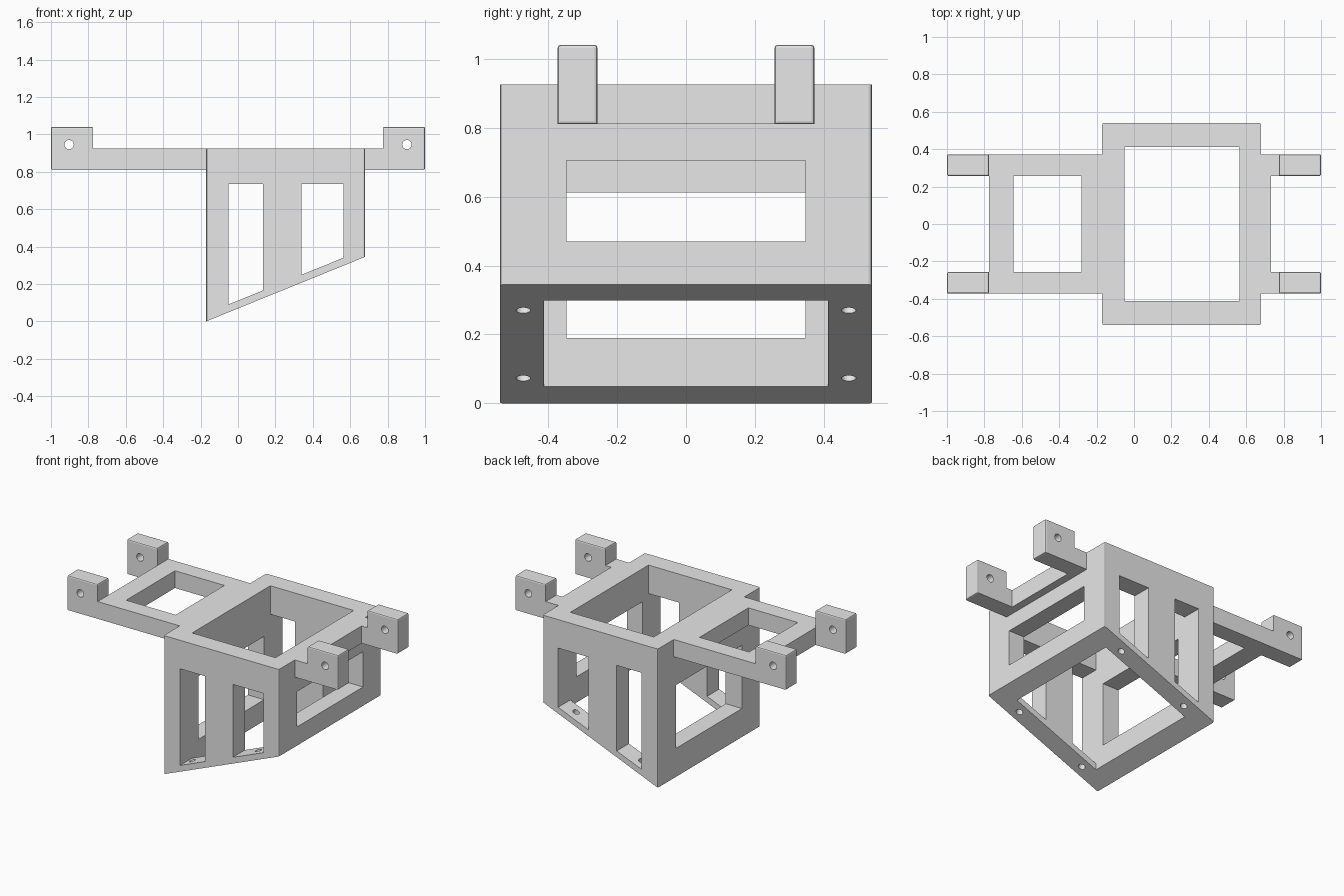
import bpy
import bmesh
import math
from mathutils import Matrix

default = bpy.data.objects.get("Cube")
if default:
    bpy.data.objects.remove(default, do_unlink=True)

GREY = (0.8, 0.8, 0.8, 1.0)
grey = bpy.data.materials.new("plain grey")
grey.use_nodes = True
grey.diffuse_color = GREY
grey.node_tree.nodes["Principled BSDF"].inputs["Base Color"].default_value = GREY


def finish(name, bm):
    bmesh.ops.recalc_face_normals(bm, faces=bm.faces[:])
    mesh = bpy.data.meshes.new(name)
    bm.to_mesh(mesh)
    bm.free()
    mesh.materials.append(grey)
    obj = bpy.data.objects.new(name, mesh)
    bpy.context.collection.objects.link(obj)
    return obj


def prism(name, profile, y0, y1, bevel_rule=None, width=0.01):
    """Extrude an x-z profile along y, rounding the edges the rule picks."""
    bm = bmesh.new()
    face = bm.faces.new([bm.verts.new((x, y0, z)) for x, z in profile])
    new = bmesh.ops.extrude_face_region(bm, geom=[face])["geom"]
    bmesh.ops.translate(bm, vec=(0, y1 - y0, 0),
                        verts=[v for v in new if isinstance(v, bmesh.types.BMVert)])
    if bevel_rule:
        edges = [e for e in bm.edges if bevel_rule(*e.verts)]
        bmesh.ops.bevel(bm, geom=edges, offset=width, segments=2, profile=0.5,
                        affect='EDGES')
    return finish(name, bm)


def box(name, x0, x1, y0, y1, z0, z1):
    return prism(name, [(x0, z0), (x1, z0), (x1, z1), (x0, z1)], y0, y1)


def cylinder(name, centre, radius, depth, angle):
    """Cylinder whose axis is turned from z: about x or about y."""
    bm = bmesh.new()
    turn = Matrix.Rotation(angle[0], 4, angle[1])
    bmesh.ops.create_cone(bm, cap_ends=True, segments=24, radius1=radius,
                          radius2=radius, depth=depth,
                          matrix=Matrix.Translation(centre) @ turn)
    return finish(name, bm)


def combine(target, others, operation):
    bpy.context.view_layer.objects.active = target
    for other in others:
        mod = target.modifiers.new("combine", 'BOOLEAN')
        mod.operation = operation
        mod.solver = 'EXACT'
        mod.object = other
        other.hide_render = True
        bpy.ops.object.modifier_apply(modifier=mod.name)
        bpy.data.objects.remove(other, do_unlink=True)


# Main dimensions
X0, X1, TOP, LOW = -0.17, 0.68, 0.925, 0.345
IN0, IN1 = -0.05, 0.565
SLOPE = LOW / (X1 - X0)
ARM_Z, POST_Z = 0.81, 1.04
ARM_IN, ARM_OUT = 0.257, 0.372


def floor_z(x):
    return (x - X0) * SLOPE


# Housing with a sloping open underside
def upright(a, b):
    return abs(a.co.x - b.co.x) + abs(a.co.y - b.co.y) < 0.001


housing = prism("housing", [(X0, 0), (X1, LOW), (X1, TOP), (X0, TOP)],
                -0.54, 0.54, upright)
cuts = [box("cavity", IN0, IN1, -0.412, 0.412, -0.5, 1.5)]

# Side windows follow the slope
for a, b in ((IN0, 0.133), (0.34, IN1)):
    outline = [(a, floor_z(a) + 0.042), (b, floor_z(b) + 0.042), (b, 0.735), (a, 0.735)]
    cuts.append(prism("side_window", outline, -0.8, 0.8))

# End windows
cuts.append(box("low_window", X0 - 0.1, IN0 + 0.1, -0.347, 0.347, 0.19, 0.612))
cuts.append(box("high_window", IN1 - 0.1, X1 + 0.1, -0.347, 0.347, 0.47, 0.705))

# Screw holes square to the sloping rim
for x in (0.01, 0.495):
    for y in (-0.472, 0.472):
        cuts.append(cylinder("screw_hole", (x, y, floor_z(x)), 0.021, 0.12,
                             (-math.atan(SLOPE), 'Y')))
combine(housing, cuts, 'DIFFERENCE')


# Brackets: two arms with raised end posts, tied by crossbars
def post_edge(a, b):
    return (a.co.z + b.co.z) / 2 > 1.0 or min(abs(a.co.x), abs(b.co.x)) > 0.99


def bracket(name, side, wall, crossbars):
    profile = [(wall, ARM_Z), (side, ARM_Z), (side, POST_Z),
               (side * 0.775, POST_Z), (side * 0.775, TOP), (wall, TOP)]
    arms = [prism(name, profile, min(s * ARM_IN, s * ARM_OUT),
                  max(s * ARM_IN, s * ARM_OUT), post_edge, 0.008) for s in (-1, 1)]
    bars = [box("crossbar", a, b, -0.3, 0.3, ARM_Z, TOP) for a, b in crossbars]
    combine(arms[0], bars + arms[1:], 'UNION')
    hole = cylinder("pin_hole", (side * 0.903, 0, 0.945), 0.025, 1.2,
                    (math.pi / 2, 'X'))
    combine(arms[0], [hole], 'DIFFERENCE')
    arms[0].name = name


bracket("right_bracket", -1, X0, ((-0.775, -0.645), (-0.28, X0)))
bracket("left_bracket", 1, X1, ((X1, 0.732),))
